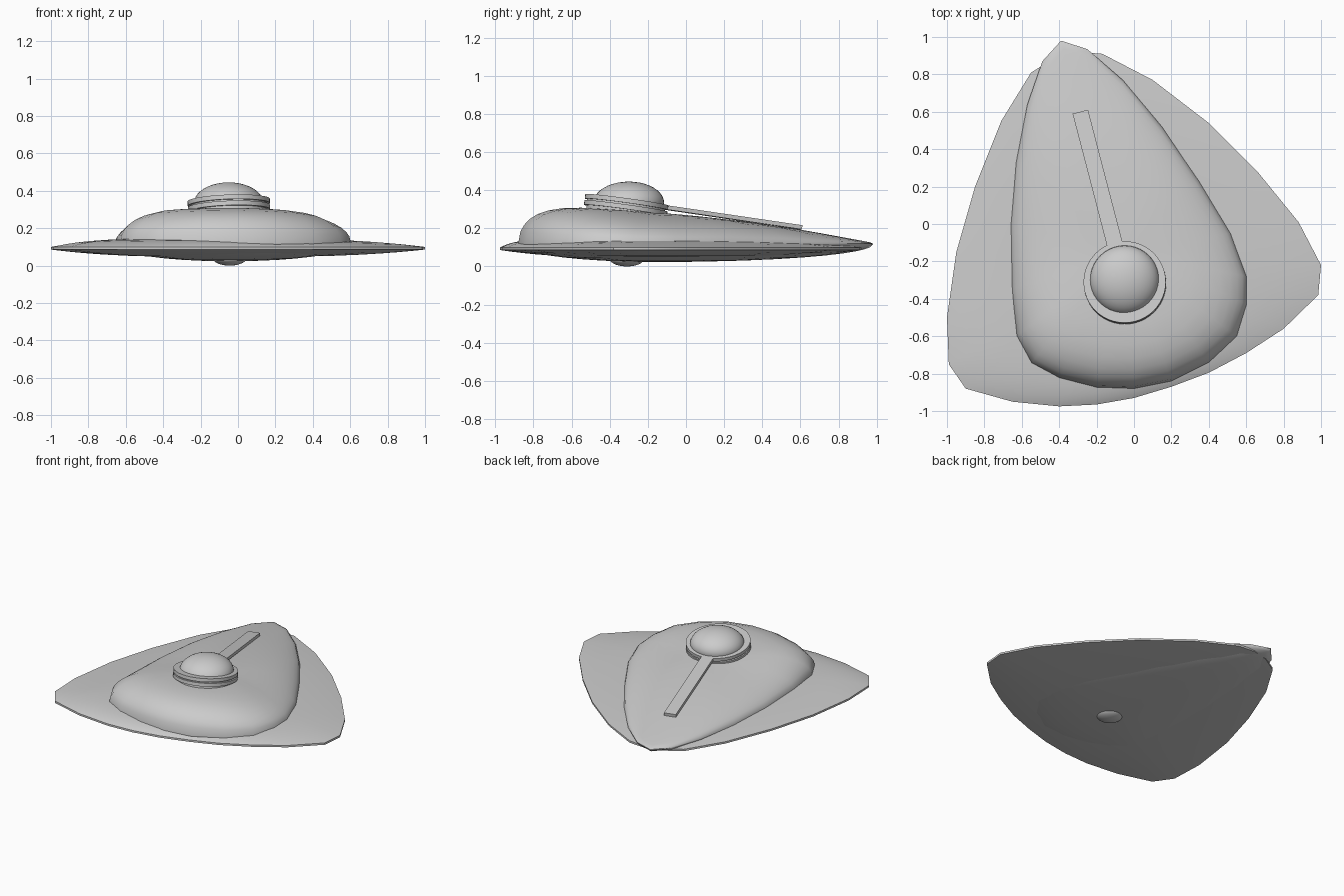
import bpy, bmesh, math
from mathutils import Matrix, Vector

if "Cube" in bpy.data.objects:
    bpy.data.objects.remove(bpy.data.objects["Cube"])

STEPS = [0.2, 0.4, 0.55, 0.68, 0.78, 0.86, 0.92, 0.96, 0.985, 1.0]


def finish(bm, name, angle=40):
    bmesh.ops.recalc_face_normals(bm, faces=bm.faces)
    me = bpy.data.meshes.new(name)
    bm.to_mesh(me)
    bm.free()
    ob = bpy.data.objects.new(name, me)
    bpy.context.collection.objects.link(ob)
    bpy.ops.object.select_all(action='DESELECT')
    ob.select_set(True)
    bpy.context.view_layer.objects.active = ob
    bpy.ops.object.shade_smooth_by_angle(angle=math.radians(angle))
    return ob


def shell(name, outline, center, top, bottom):
    """Closed lens from concentric copies of an outline; top/bottom give z from (s, direction, y)."""
    bm = bmesh.new()
    c = Vector(center)
    n = len(outline)
    rims = []
    for height in (top, bottom):
        prev = bm.verts.new((c.x, c.y, height(0, Vector((0, -1)), c.y)))
        for s in STEPS:
            ring = []
            for p in outline:
                d = Vector(p) - c
                q = c + d * s
                ring.append(bm.verts.new((q.x, q.y, height(s, d.normalized(), q.y))))
            for i in range(n):
                j = (i + 1) % n
                if s == STEPS[0]:
                    bm.faces.new((prev, ring[i], ring[j]))
                else:
                    bm.faces.new((prev[i], ring[i], ring[j], prev[j]))
            prev = ring
        rims.append(prev)
    for i in range(n):
        j = (i + 1) % n
        bm.faces.new((rims[0][i], rims[1][i], rims[1][j], rims[0][j]))
    bmesh.ops.remove_doubles(bm, verts=bm.verts, dist=0.0005)
    return finish(bm, name)


# Wing plate: thin rounded triangle
wing = [(-0.17, .91), (.1, .77), (.4, .54), (.66, .28), (.88, .01), (1, -.22), (.985, -.38),
        (.8, -.56), (.6, -.69), (.4, -.795), (.2, -.87), (0, -.93), (-.2, -.965), (-.4, -.975),
        (-.65, -.95), (-.9, -.88), (-.99, -.75), (-1, -.5), (-.95, -.15), (-.85, .2),
        (-.71, .55), (-.55, .81), (-.42, .89), (-.3, .92)]


def wing_power(d):
    return 3 + 7 * max(0, -d.y) ** 2


shell("wing_plate", wing, (-.08, -.2),
      lambda s, d, y: .10 + .045 * (1 - s ** wing_power(d)),
      lambda s, d, y: .086 - .04 * (1 - s ** 3))

# Main hull: teardrop with a roof sloping down to the nose
hull = [(-.39, .98), (-.25, .935), (-.06, .77), (.15, .52), (.35, .23), (.52, -.05),
        (.605, -.28), (.605, -.43), (.55, -.6), (.4, -.74), (.2, -.84), (0, -.88), (-.2, -.875),
        (-.4, -.825), (-.55, -.745), (-.63, -.6), (-.655, -.35), (-.66, 0), (-.63, .33),
        (-.57, .64), (-.49, .87)]


def hull_top(s, d, y):
    t = max(0, y + .6)
    roof = .312 - .05 * t - .035 * t * t
    power = 2 + (5 if d.y < 0 else 2) * d.y ** 2
    return .12 + (roof - .12) * math.sqrt(max(0, 1 - s ** power))


shell("main_hull", hull, (-.05, -.15), hull_top,
      lambda s, d, y: .115 - .092 * math.sqrt(max(0, 1 - s * s)))

# Cockpit dome and belly bump
for name, loc, r, rz in (("cockpit_dome", (-.05, -.3, .335), .185, .11),
                         ("belly_bump", (-.045, -.31, .04), .09, .04)):
    bm = bmesh.new()
    bmesh.ops.create_uvsphere(bm, u_segments=40, v_segments=20, radius=1,
                              matrix=Matrix.Translation(loc) @ Matrix.Diagonal((r, r, rz, 1)))
    finish(bm, name)

# Tilted collar rings and spine bar share one sloping frame
frame = (Matrix.Translation((-.05, -.31, .35)) @ Matrix.Rotation(math.radians(14.6), 4, 'Z')
         @ Matrix.Rotation(math.radians(-8.1), 4, 'X'))
for name, z, r, depth in (("upper_collar", -.012, .22, .024),
                          ("lower_collar", -.045, .22, .024),
                          ("collar_core", -.05, .205, .07)):
    bm = bmesh.new()
    bmesh.ops.create_cone(bm, cap_ends=True, segments=48, radius1=r, radius2=r, depth=depth,
                          matrix=frame @ Matrix.Translation((0, 0, z)))
    finish(bm, name)

bm = bmesh.new()
bmesh.ops.create_cube(bm, size=1, matrix=frame @ Matrix.Translation((0, .575, -.011))
                      @ Matrix.Diagonal((.085, .75, .022, 1)))
finish(bm, "spine_bar")
